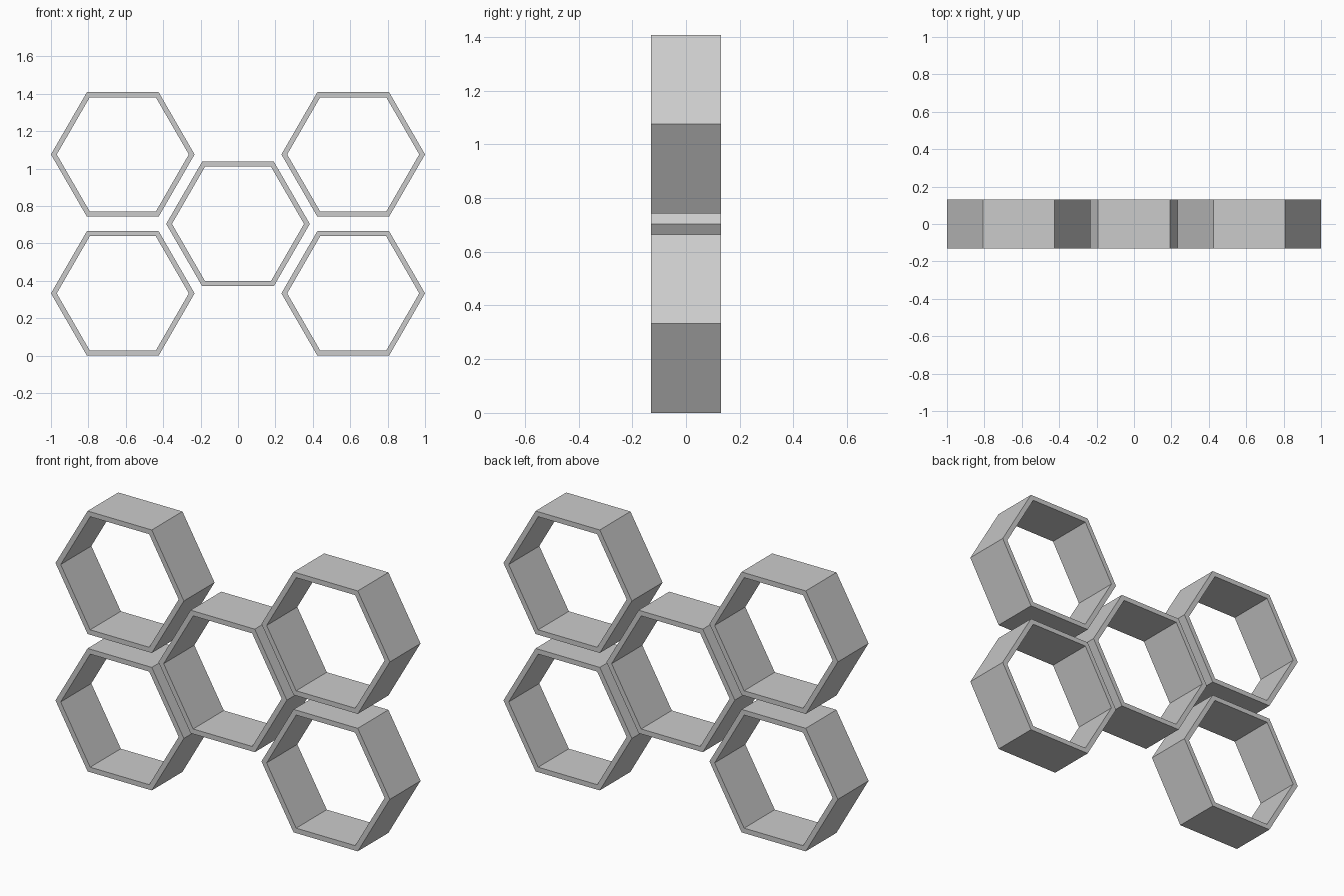
import bpy, bmesh
from math import cos, sin, pi, sqrt

if "Cube" in bpy.data.objects:
    bpy.data.objects.remove(bpy.data.objects["Cube"])

R_OUT, R_IN, HALF_DEPTH = 0.384, 0.353, 0.131
LOW = R_OUT * sqrt(3) / 2      # lower row rests on the ground
HIGH = 1.408 - LOW
SIDE = 1 - R_OUT


def hex_cell(name, x, z):
    """Open hexagonal tube running front to back."""
    bm = bmesh.new()
    rings = []
    for r, y in ((R_OUT, -HALF_DEPTH), (R_OUT, HALF_DEPTH),
                 (R_IN, HALF_DEPTH), (R_IN, -HALF_DEPTH)):
        rings.append([bm.verts.new((r * cos(i * pi / 3), y, r * sin(i * pi / 3)))
                      for i in range(6)])
    for k in range(4):
        a, b = rings[k], rings[(k + 1) % 4]
        for i in range(6):
            j = (i + 1) % 6
            bm.faces.new((a[i], a[j], b[j], b[i]))
    bmesh.ops.recalc_face_normals(bm, faces=bm.faces)
    mesh = bpy.data.meshes.new(name)
    bm.to_mesh(mesh)
    bm.free()
    obj = bpy.data.objects.new(name, mesh)
    obj.location = (x, 0, z)
    bpy.context.collection.objects.link(obj)


# Four corner shelves
for side, sx in (("left", -1), ("right", 1)):
    for row, z in (("lower", LOW), ("upper", HIGH)):
        hex_cell(f"{row}_{side}_hex_shelf", sx * SIDE, z)

# Middle shelf
hex_cell("middle_hex_shelf", 0, (LOW + HIGH) / 2)
